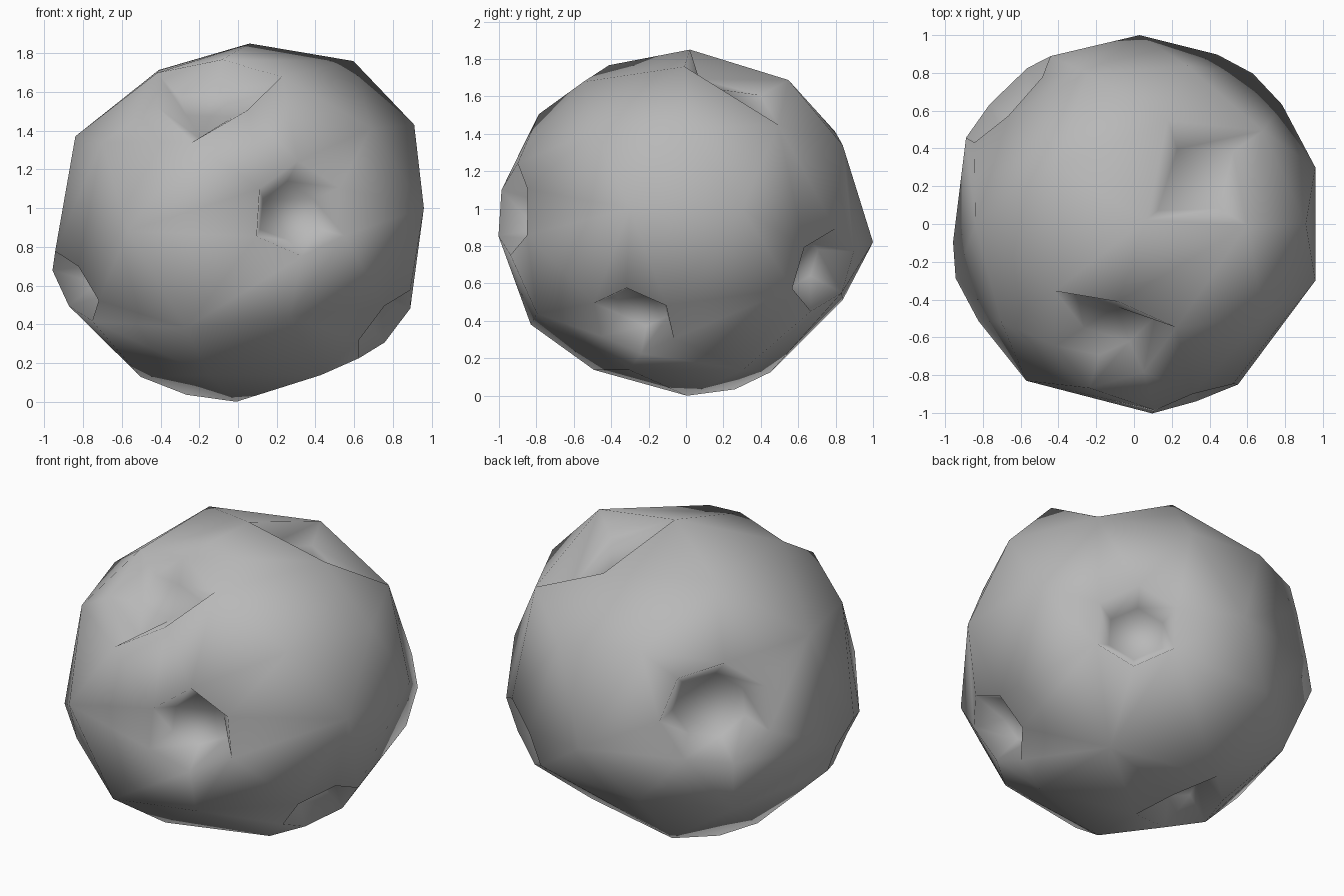
import bpy, bmesh
from math import sin, cos, tau
from mathutils import Vector

if "Cube" in bpy.data.objects:
    bpy.data.objects.remove(bpy.data.objects["Cube"])

CENTER = Vector((0.01, 0, 0.925))
RADIUS = 0.985
SQUASH = 0.94


def on_ball(p, swell=1.0):
    """Project a point onto the slightly flattened ball."""
    d = (p - CENTER).normalized() * RADIUS
    return CENTER + Vector((d.x * swell, d.y * swell, d.z * SQUASH))


def crater_rim(middle, first, sides, aspect, pinch):
    """Ring of slightly raised rim points; every second one is drawn in by pinch."""
    middle, first = Vector(middle), Vector(first)
    normal = (middle - CENTER).normalized()
    a = first - middle
    a -= normal * a.dot(normal)
    b = normal.cross(a) * aspect
    ring = []
    for i in range(sides):
        t = tau * i / sides
        p = middle + (a * cos(t) + b * sin(t)) * (pinch if i % 2 else 1)
        ring.append(on_ball(p, 1.025))
    return ring


# Craters: depth, middle, first rim point, sides, aspect, pinch
CRATERS = [
    (.13, (.36, .25, 1.69), (.03, 0, 1.84), 4, .74, 1),         # top
    (.13, (-.13, -.54, 1.57), (-.38, -.32, 1.69), 6, 1, .7),    # upper front left
    (.19, (.32, -.92, .99), (.3, -.87, 1.27), 6, .98, .9),      # front
    (.15, (.76, -.28, .35), (.75, -.49, .46), 6, 1, 1),         # lower right
    (.18, (.57, .70, .66), (.6, .76, .89), 6, 1, 1),            # back right
    (.17, (-.84, -.32, .57), (-.97, -.1, .65), 6, .75, 1),      # left
    (.15, (-.23, .15, .06), (0, 0, 0), 6, 1, .7),               # underside
    (.20, (-.64, .63, 1.09), (-.46, .74, 1.32), 7, 1, 1),       # back left
]
# Bulges that break the round outline
BUMPS = [(.03, 1.0, .82), (.96, .3, 1.0), (.96, -.3, 1.0), (.91, 0, 1.43),
         (-.57, -.83, .88), (-.84, 0, 1.37), (-.27, -.83, .38)]

# Faceted ball: icosphere points give way to rims and bulges nearby
rims = [crater_rim(*c[1:]) for c in CRATERS]
max(rims[0], key=lambda p: p.x - 3 * p.y).z += 0.08   # raised corner of top crater
rim_points = []
for ring in rims:
    rim_points += [p for p in ring if all((p - q).length > 0.01 for q in rim_points)]
fixed = rim_points + [Vector(b) for b in BUMPS
                      if all((Vector(b) - q).length > 0.15 for q in rim_points)]
ball = bmesh.new()
bmesh.ops.create_icosphere(ball, subdivisions=2, radius=1)
points = [on_ball(CENTER + v.co) for v in ball.verts]
ball.free()
points = [p for p in points if all((p - q).length > 0.22 for q in fixed)
          and all((p - Vector(c[1])).length > 0.3 for c in CRATERS)]

bm = bmesh.new()
for p in points + fixed:
    bm.verts.new(p)
bmesh.ops.convex_hull(bm, input=bm.verts[:])
bmesh.ops.delete(bm, geom=[v for v in bm.verts if not v.link_faces], context='VERTS')
bmesh.ops.recalc_face_normals(bm, faces=bm.faces[:])

# Sink each crater inside its rim
for crater, ring in zip(CRATERS, rims):
    faces = [f for f in bm.faces
             if all(any((v.co - p).length < 0.011 for p in ring) for v in f.verts)]
    if not faces:
        continue
    middle = sum(ring, Vector()) / len(ring)
    inset = 0.36 * (ring[0] - middle).length
    bmesh.ops.inset_region(bm, faces=faces, thickness=inset, use_even_offset=False)
    push = (CENTER - middle).normalized() * crater[0]
    for v in {v for f in faces for v in f.verts}:
        v.co += push

# Stand on the ground, smooth all over
low = min(v.co.z for v in bm.verts)
for v in bm.verts:
    v.co.z -= low
for f in bm.faces:
    f.smooth = True

mesh = bpy.data.meshes.new("cratered_rock")
bm.to_mesh(mesh)
bm.free()
rock = bpy.data.objects.new("cratered_rock", mesh)
bpy.context.collection.objects.link(rock)

# Dark grey stone
stone = bpy.data.materials.new("stone")
stone.diffuse_color = (0.48, 0.48, 0.48, 1)
stone.use_nodes = True
stone.node_tree.nodes["Principled BSDF"].inputs["Base Color"].default_value = stone.diffuse_color
mesh.materials.append(stone)
